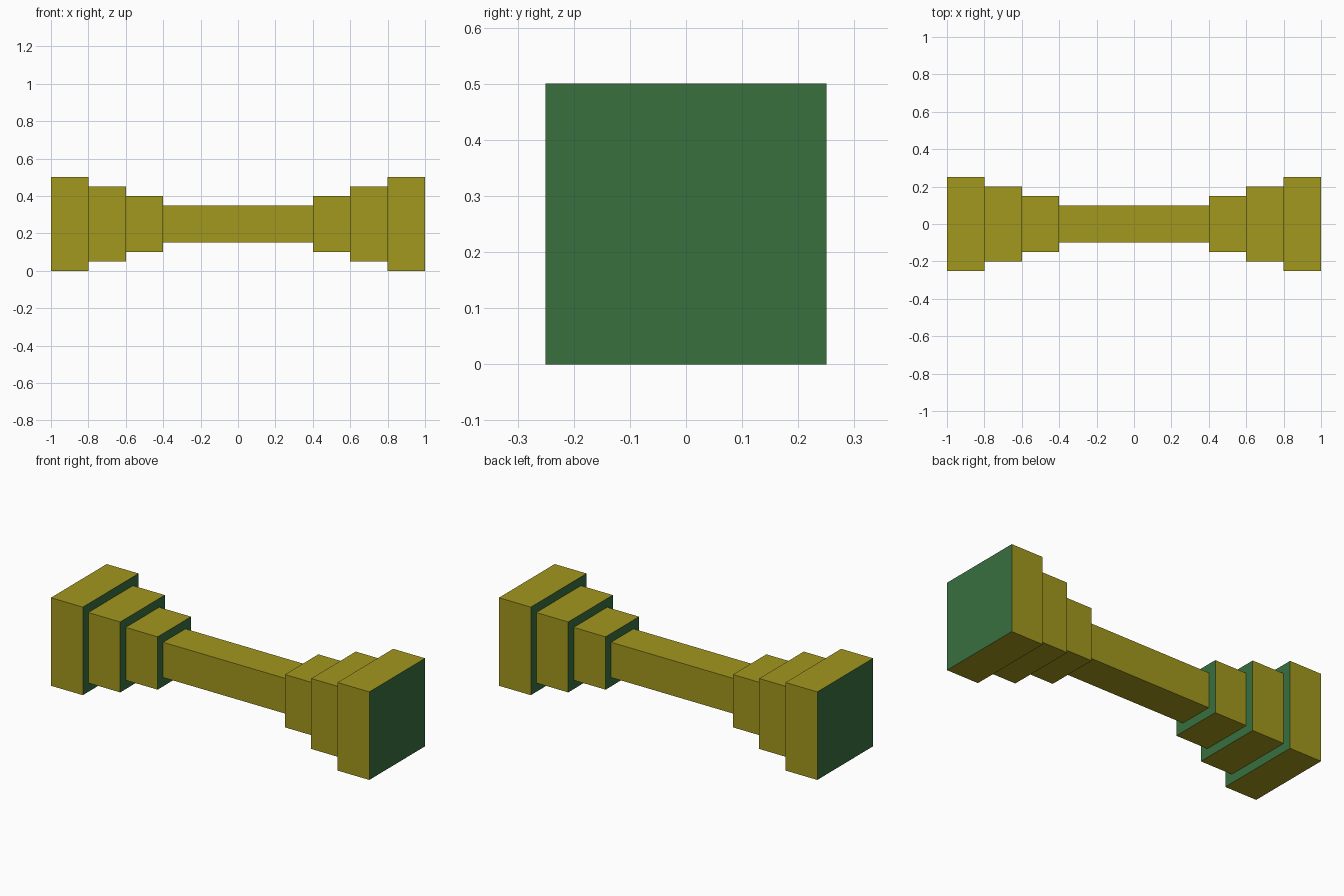
import bpy, bmesh

if "Cube" in bpy.data.objects:
    bpy.data.objects.remove(bpy.data.objects["Cube"])

# Half profile from the centre outward: (x, half width) of each square step
HALF = [(0.4, 0.10), (0.4, 0.15), (0.6, 0.15), (0.6, 0.20),
        (0.8, 0.20), (0.8, 0.25), (1.0, 0.25)]
PROFILE = [(-x, r) for x, r in reversed(HALF)] + HALF
CENTRE_Z = 0.25


def material(name, color):
    mat = bpy.data.materials.new(name)
    mat.diffuse_color = (*color, 1)
    mat.use_nodes = True
    mat.node_tree.nodes["Principled BSDF"].inputs["Base Color"].default_value = mat.diffuse_color
    return mat


# Stepped square bar: skin the square sections along x
bm = bmesh.new()
rings = [[bm.verts.new((x, sy * r, CENTRE_Z + sz * r))
          for sy, sz in ((-1, -1), (1, -1), (1, 1), (-1, 1))]
         for x, r in PROFILE]
for a, b in zip(rings, rings[1:]):
    for i in range(4):
        j = (i + 1) % 4
        bm.faces.new((a[i], a[j], b[j], b[i]))
bm.faces.new(rings[0])
bm.faces.new(rings[-1])
bmesh.ops.recalc_face_normals(bm, faces=bm.faces)

# Olive long sides, green end and step faces
for f in bm.faces:
    f.normal_update()
    f.material_index = 1 if abs(f.normal.x) > 0.5 else 0

mesh = bpy.data.meshes.new("stepped_bar")
bm.to_mesh(mesh)
bm.free()
mesh.materials.append(material("olive", (0.36, 0.31, 0.013)))
mesh.materials.append(material("green", (0.04, 0.16, 0.048)))
bar = bpy.data.objects.new("stepped_bar", mesh)
bpy.context.collection.objects.link(bar)
